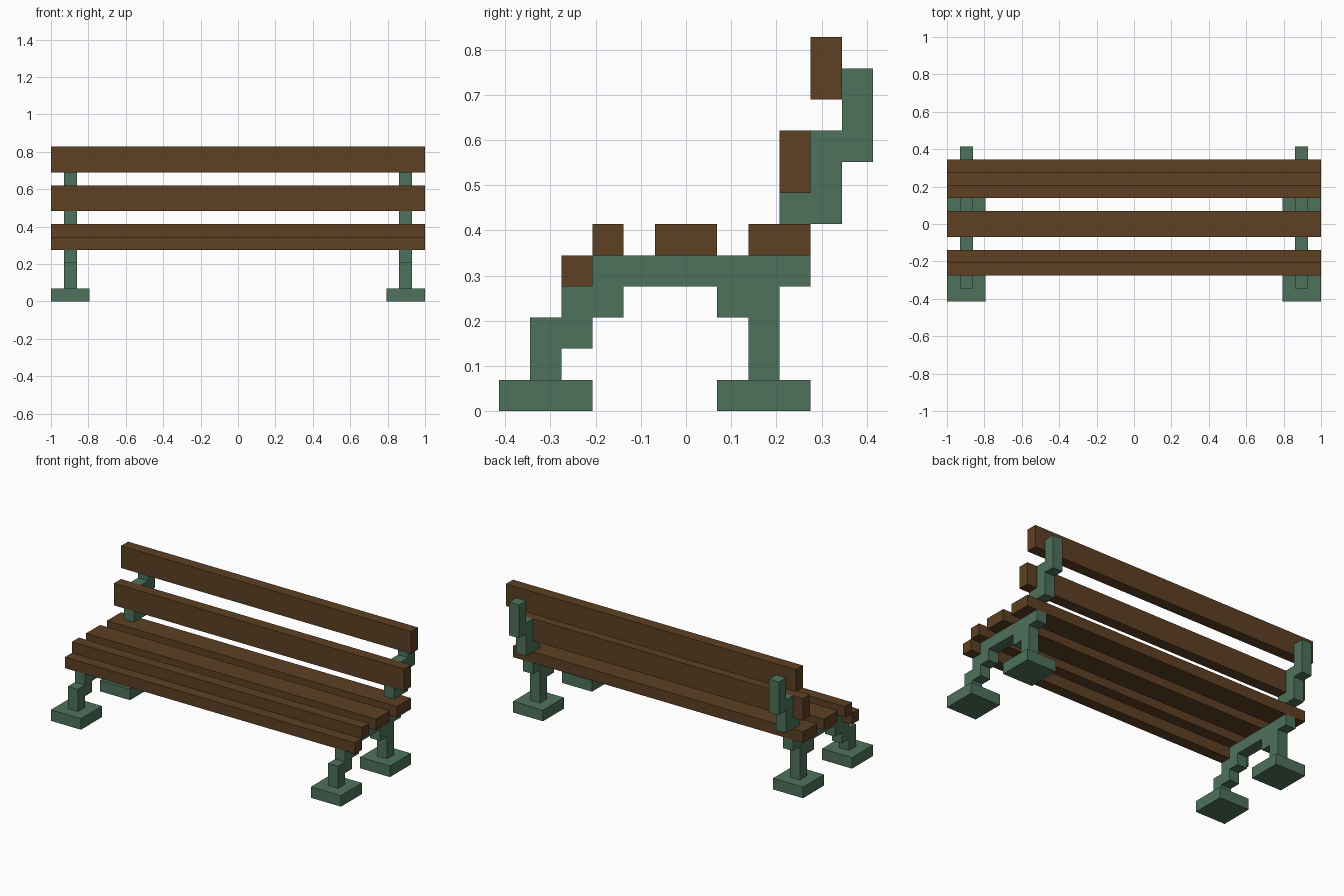
import bpy
import bmesh

if "Cube" in bpy.data.objects:
    bpy.data.objects.remove(bpy.data.objects["Cube"])

U = 2 / 29  # one block of the model's grid
HALF = 14.5
FRAME_X = 13


def material(name, color):
    mat = bpy.data.materials.new(name)
    mat.use_nodes = True
    mat.diffuse_color = color
    mat.node_tree.nodes["Principled BSDF"].inputs["Base Color"].default_value = color
    return mat


wood = material("brown wood", (0.109, 0.051, 0.017, 1))
iron = material("green iron", (0.076, 0.168, 0.105, 1))


def extrude_profile(name, profile, x0, x1, mat):
    """Extrude a (y, z) outline, in blocks, from x0 to x1."""
    bm = bmesh.new()
    face = bm.faces.new([bm.verts.new((x0 * U, y * U, z * U)) for y, z in profile])
    result = bmesh.ops.extrude_face_region(bm, geom=[face])
    verts = [v for v in result["geom"] if isinstance(v, bmesh.types.BMVert)]
    bmesh.ops.translate(bm, verts=verts, vec=((x1 - x0) * U, 0, 0))
    bmesh.ops.recalc_face_normals(bm, faces=bm.faces)
    mesh = bpy.data.meshes.new(name)
    bm.to_mesh(mesh)
    bm.free()
    mesh.materials.append(mat)
    obj = bpy.data.objects.new(name, mesh)
    bpy.context.collection.objects.link(obj)
    return obj


def rect(y0, y1, z0, z1):
    return [(y0, z0), (y1, z0), (y1, z1), (y0, z1)]


# Seat and backrest slats
slats = {
    "seat_lip_slat": rect(-4, -3, 4, 5),
    "seat_front_slat": rect(-3, -2, 5, 6),
    "seat_middle_slat": rect(-1, 1, 5, 6),
    "seat_rear_slat": rect(2, 4, 5, 6),
    "backrest_lower_slat": rect(3, 4, 7, 9),
    "backrest_upper_slat": rect(4, 5, 10, 12),
}
for name, profile in slats.items():
    extrude_profile(name, profile, -HALF, HALF, wood)

# Stepped side frames: legs with seat rail, and backrest post
leg_profile = [(-5, 1), (-4, 1), (-4, 2), (-3, 2), (-3, 3), (-2, 3), (-2, 4),
               (1, 4), (1, 3), (2, 3), (2, 1), (3, 1), (3, 4), (4, 4), (4, 5),
               (-3, 5), (-3, 4), (-4, 4), (-4, 3), (-5, 3)]
post_profile = [(3, 6), (5, 6), (5, 8), (6, 8), (6, 11), (5, 11), (5, 9),
                (4, 9), (4, 7), (3, 7)]

for side, sign in (("left", 1), ("right", -1)):
    x = sign * FRAME_X
    extrude_profile(side + "_leg_frame", leg_profile, x - 0.5, x + 0.5, iron)
    extrude_profile(side + "_backrest_post", post_profile, x - 0.5, x + 0.5, iron)
    # Foot pads
    extrude_profile(side + "_front_foot", rect(-6, -3, 0, 1), x - 1.5, x + 1.5, iron)
    extrude_profile(side + "_rear_foot", rect(1, 4, 0, 1), x - 1.5, x + 1.5, iron)
